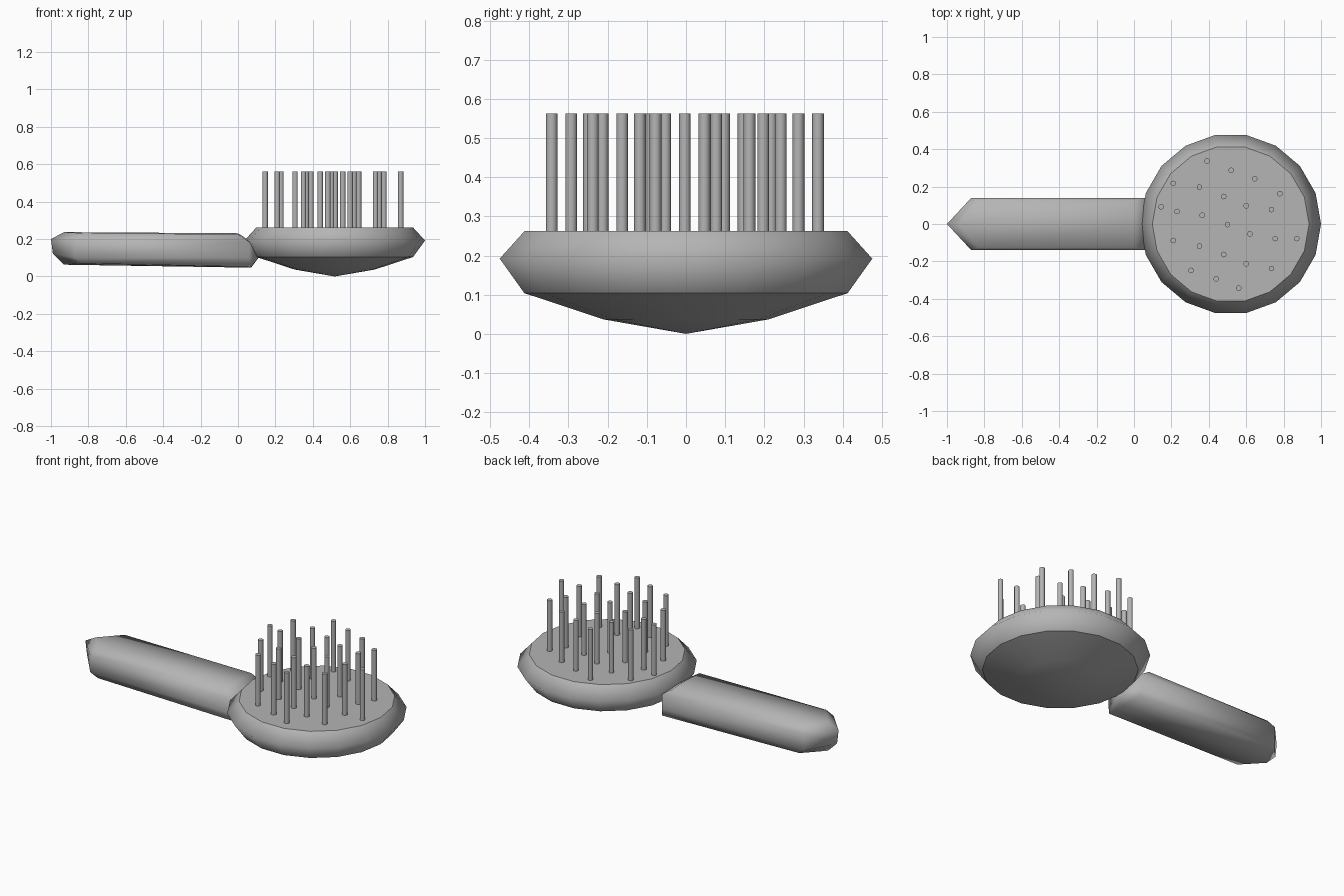
import bpy, bmesh
from math import cos, sin, pi, radians

if "Cube" in bpy.data.objects:
    bpy.data.objects.remove(bpy.data.objects["Cube"])

grey = bpy.data.materials.new("dark_grey")
grey.diffuse_color = (0.46, 0.46, 0.46, 1)
grey.use_nodes = True
grey.node_tree.nodes["Principled BSDF"].inputs["Base Color"].default_value = grey.diffuse_color


def make(name, bm, angle=None):
    bmesh.ops.recalc_face_normals(bm, faces=bm.faces[:])
    for f in bm.faces:
        f.smooth = True
    if angle:
        for e in bm.edges:
            if len(e.link_faces) == 2 and e.calc_face_angle() > radians(angle):
                e.smooth = False
    me = bpy.data.meshes.new(name)
    bm.to_mesh(me)
    bm.free()
    me.materials.append(grey)
    ob = bpy.data.objects.new(name, me)
    bpy.context.collection.objects.link(ob)
    return ob


# Head: 18-sided lathe with a bulging rim and a shallow domed back
CX, SIDES = 0.517, 18
bm = bmesh.new()
rings = []
for r, z in [(0.214, 0.037), (0.419, 0.104), (0.483, 0.192), (0.419, 0.262)]:
    rings.append([bm.verts.new((CX + r * cos(2 * pi * i / SIDES),
                                r * sin(2 * pi * i / SIDES), z))
                  for i in range(SIDES)])
tip = bm.verts.new((CX, 0, 0))
for i in range(SIDES):
    j = (i + 1) % SIDES
    bm.faces.new((tip, rings[0][j], rings[0][i]))
    for a, b in zip(rings, rings[1:]):
        bm.faces.new((a[i], a[j], b[j], b[i]))
bm.faces.new(rings[-1])
for ring in (rings[1], rings[3]):
    for i in range(SIDES):
        bm.edges.get((ring[i], ring[(i + 1) % SIDES])).smooth = False
make("brush_head", bm)

# Handle: rounded bar with a wedge-shaped free end, tucked into the head.
# Each half profile runs from the top ridge round one side to the bottom ridge.
half_outer = [(-0.93, 0, 0.237), (-0.83, 0.125, 0.231), (-0.87, 0.14, 0.20),
              (-0.87, 0.14, 0.10), (-0.83, 0.125, 0.07), (-0.93, 0, 0.063)]
half_inner = [(0.0, 0, 0.231), (0.0, 0.125, 0.226), (0.06, 0.14, 0.185),
              (0.06, 0.14, 0.10), (0.07, 0.125, 0.052), (0.07, 0, 0.047)]
bm = bmesh.new()


def ring_of(half):
    pts = half + [(x, -y, z) for x, y, z in half[-2:0:-1]]
    return [bm.verts.new(p) for p in pts]


def wedge_cap(v, upper, lower):
    u, l = bm.verts.new(upper), bm.verts.new(lower)
    for side in (v[:6], [v[0]] + v[:4:-1]):
        a, b, c, d, e, f = side
        for face in ((a, b, u), (b, c, u), (c, d, l, u), (d, e, l), (e, f, l)):
            bm.faces.new(face)


outer, inner = ring_of(half_outer), ring_of(half_inner)
for i in range(10):
    j = (i + 1) % 10
    bm.faces.new((outer[i], outer[j], inner[j], inner[i]))
wedge_cap(outer, (-1.0, 0, 0.2), (-0.99, 0, 0.122))
wedge_cap(inner, (0.07, 0, 0.185), (0.11, 0, 0.10))
make("handle", bm)

# Bristles: straight pins standing on the flat face
SPOTS = [(.39, .34), (.21, .22), (.35, .20), (.52, .29), (.645, .245), (.78, .165),
         (.48, .15), (.60, .10), (.735, .08), (.145, .095), (.23, .07), (.365, .05),
         (.50, 0), (.62, -.05), (.755, -.075), (.87, -.075), (.21, -.085), (.35, -.115),
         (.48, -.16), (.60, -.21), (.735, -.235), (.305, -.245), (.44, -.29), (.56, -.34)]
bm = bmesh.new()
for x, y in SPOTS:
    pin = bmesh.ops.create_cone(bm, cap_ends=True, segments=10, radius1=0.015,
                                radius2=0.015, depth=0.308)
    bmesh.ops.translate(bm, verts=pin["verts"], vec=(x, y - 0.003, 0.408))
make("bristles", bm, 50)
